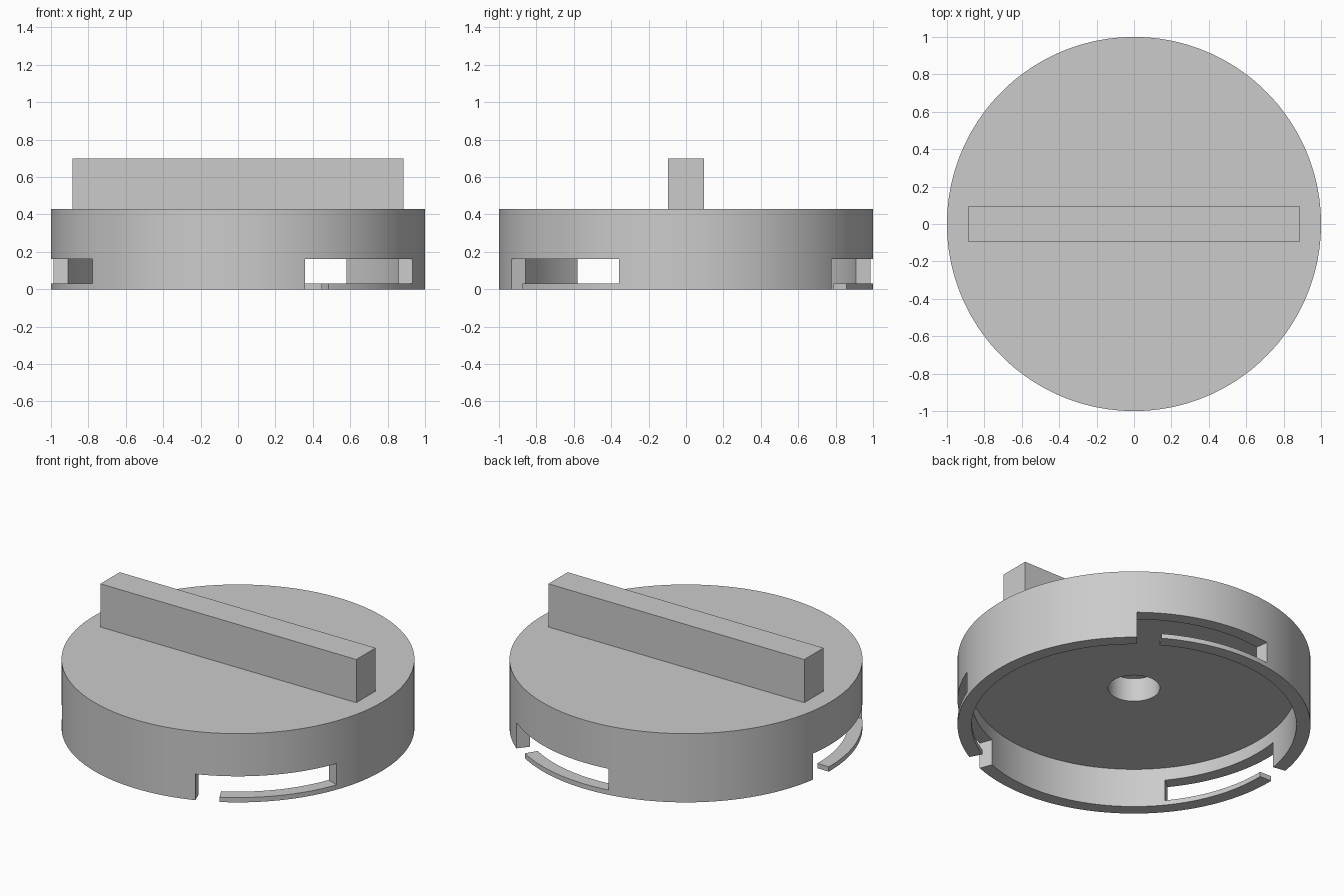
import bpy, bmesh
from math import sin, cos, radians

default = bpy.data.objects.get("Cube")
if default:
    bpy.data.objects.remove(default, do_unlink=True)

SEGMENTS = 180
RADIUS, INNER, HEIGHT = 1.0, 0.92, 0.43
STRIP_TOP, SLOT_TOP, CEILING = 0.03, 0.163, 0.243
HOLE_RADIUS, HOLE_TOP = 0.147, 0.39

grey = bpy.data.materials.new("plain grey")
grey.use_nodes = True
grey.diffuse_color = (0.6, 0.6, 0.6, 1)
grey.node_tree.nodes["Principled BSDF"].inputs["Base Color"].default_value = (0.6, 0.6, 0.6, 1)


def finish(bm, name):
    bmesh.ops.recalc_face_normals(bm, faces=bm.faces)
    mesh = bpy.data.meshes.new(name)
    bm.to_mesh(mesh)
    bm.free()
    mesh.materials.append(grey)
    obj = bpy.data.objects.new(name, mesh)
    bpy.context.collection.objects.link(obj)
    return obj


def revolve(name, profile):
    """Turn an (r, z) outline that starts and ends on the axis."""
    bm = bmesh.new()
    verts = [bm.verts.new((r, 0, z)) for r, z in profile]
    rings = []
    for r, z in profile[1:-1]:
        rings.append([bm.verts.new((r * cos(radians(a * 360 / SEGMENTS)),
                                    r * sin(radians(a * 360 / SEGMENTS)), z))
                      for a in range(SEGMENTS)])
    for v in verts:
        bm.verts.remove(v)
    for low, high in zip(rings, rings[1:]):
        for i in range(SEGMENTS):
            j = (i + 1) % SEGMENTS
            bm.faces.new((low[i], low[j], high[j], high[i]))
    bm.faces.new(rings[0])
    bm.faces.new(rings[-1])
    return finish(bm, name)


def sector(name, start, end, z0, z1, r0=0.85, r1=1.1, steps=24):
    """Solid block bent around the z axis between two angles."""
    bm = bmesh.new()
    angles = [radians(start + (end - start) * i / steps) for i in range(steps + 1)]
    outline = [(r1 * cos(a), r1 * sin(a), z0) for a in angles]
    outline += [(r0 * cos(a), r0 * sin(a), z0) for a in reversed(angles)]
    face = bm.faces.new([bm.verts.new(p) for p in outline])
    top = bmesh.ops.extrude_face_region(bm, geom=[face])["geom"]
    moved = [v for v in top if isinstance(v, bmesh.types.BMVert)]
    bmesh.ops.translate(bm, verts=moved, vec=(0, 0, z1 - z0))
    return finish(bm, name)


def cut(obj, cutter):
    mod = obj.modifiers.new("cut", 'BOOLEAN')
    mod.operation = 'DIFFERENCE'
    mod.solver = 'EXACT'
    mod.object = cutter
    bpy.context.view_layer.objects.active = obj
    bpy.ops.object.modifier_apply(modifier=mod.name)
    bpy.data.objects.remove(cutter, do_unlink=True)


# Cap body: hollow underside with a blind hole in the middle
body = revolve("cap_body", [
    (0, HOLE_TOP), (HOLE_RADIUS, HOLE_TOP), (HOLE_RADIUS, CEILING),
    (INNER, CEILING), (INNER, 0), (RADIUS, 0), (RADIUS, HEIGHT), (0, HEIGHT)])

# Three bayonet slots, each with an open entry beside a thin strip
for turn in (0, 120, 240):
    cut(body, sector("slot_cutter", turn - 69, turn - 21, STRIP_TOP, SLOT_TOP))
    cut(body, sector("entry_cutter", turn - 69, turn - 61, -0.1, SLOT_TOP))

bpy.ops.object.select_all(action='DESELECT')
body.select_set(True)
bpy.context.view_layer.objects.active = body
bpy.ops.object.shade_smooth_by_angle(angle=radians(30))

# Grip bar across the top
bm = bmesh.new()
bmesh.ops.create_cube(bm, size=1)
bmesh.ops.scale(bm, verts=bm.verts, vec=(1.77, 0.19, 0.28))
bmesh.ops.translate(bm, verts=bm.verts, vec=(0, 0, 0.56))
finish(bm, "grip_bar")
